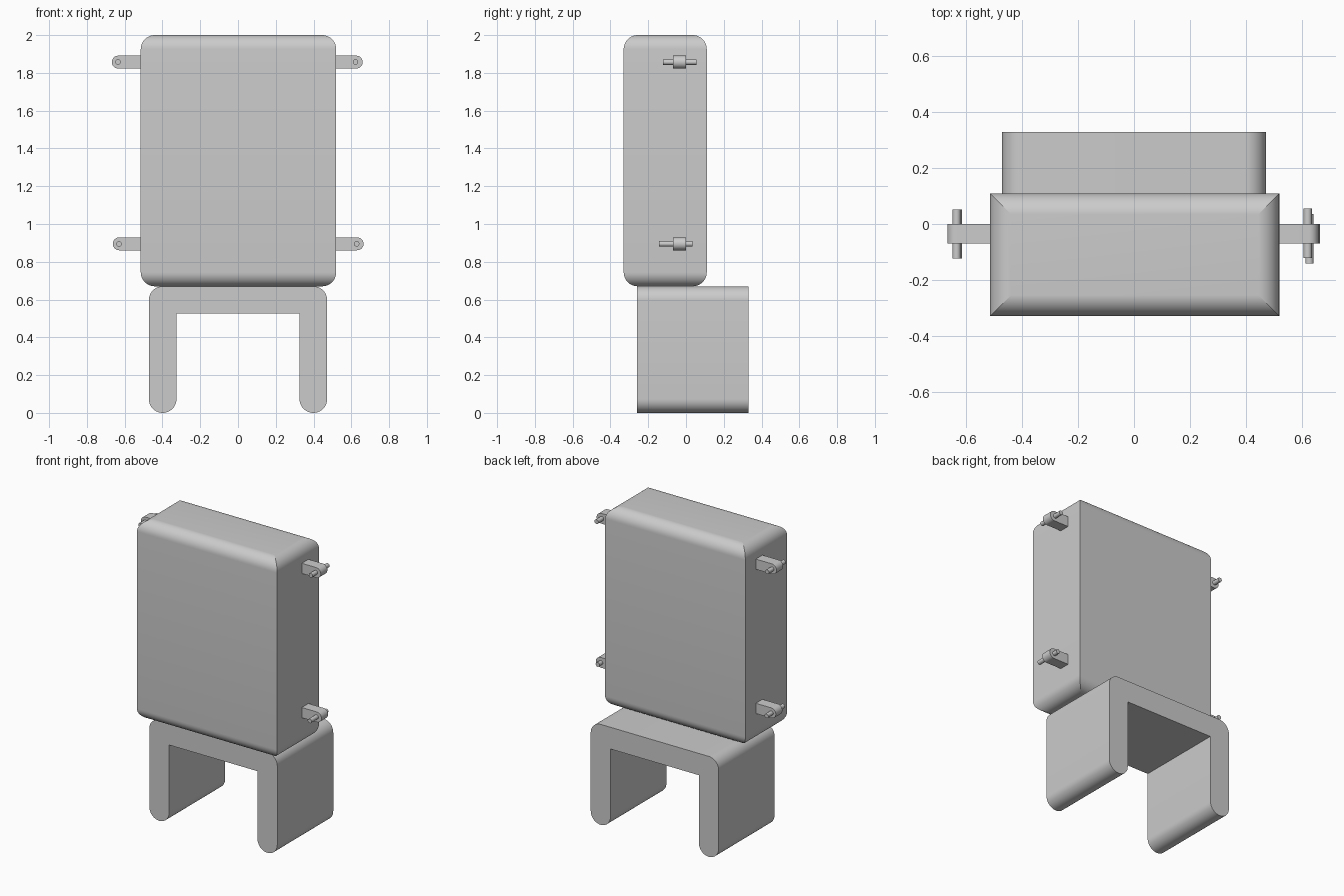
import bpy, bmesh
from math import sin, cos, pi, radians

cube = bpy.data.objects.get("Cube")
if cube:
    bpy.data.objects.remove(cube, do_unlink=True)

grey = bpy.data.materials.new("plain grey")
grey.use_nodes = True
grey.diffuse_color = (0.6, 0.6, 0.6, 1)
grey.node_tree.nodes["Principled BSDF"].inputs["Base Color"].default_value = grey.diffuse_color


def finish(name, bm):
    """Turn a bmesh into a smooth-shaded object with crisp edges."""
    bmesh.ops.recalc_face_normals(bm, faces=bm.faces)
    mesh = bpy.data.meshes.new(name)
    bm.to_mesh(mesh)
    bm.free()
    mesh.materials.append(grey)
    obj = bpy.data.objects.new(name, mesh)
    bpy.context.collection.objects.link(obj)
    bpy.ops.object.select_all(action="DESELECT")
    obj.select_set(True)
    bpy.context.view_layer.objects.active = obj
    bpy.ops.object.shade_smooth_by_angle(angle=radians(30))
    return obj


def arc(cx, cz, r, start, end, steps=12):
    """Points on an arc in the xz plane, angles in degrees."""
    angles = [radians(start + (end - start) * i / steps) for i in range(steps + 1)]
    return [(cx + r * cos(a), cz + r * sin(a)) for a in angles]


def extrude_profile(name, points, y0, y1):
    """Extrude an xz outline along y."""
    bm = bmesh.new()
    face = bm.faces.new([bm.verts.new((x, y0, z)) for x, z in points])
    new = bmesh.ops.extrude_face_region(bm, geom=[face])["geom"]
    verts = [v for v in new if isinstance(v, bmesh.types.BMVert)]
    bmesh.ops.translate(bm, verts=verts, vec=(0, y1 - y0, 0))
    return finish(name, bm)


# Case: rectangular rings that pull in at top and bottom, leaving mitred corners
def build_case(x0, x1, y0, y1, z0, z1, r, steps=10):
    quarter = [i * pi / 2 / steps for i in range(steps + 1)]
    levels = [(r - r * sin(a), z0 + r - r * cos(a)) for a in quarter]
    levels += [(inset, z0 + z1 - z) for inset, z in reversed(levels)]
    bm = bmesh.new()
    rings = []
    for d, z in levels:
        corners = [(x0 + d, y0 + d), (x1 - d, y0 + d), (x1 - d, y1 - d), (x0 + d, y1 - d)]
        rings.append([bm.verts.new((x, y, z)) for x, y in corners])
    for low, high in zip(rings, rings[1:]):
        for i in range(4):
            j = (i + 1) % 4
            bm.faces.new((low[i], low[j], high[j], high[i]))
    bm.faces.new(rings[0])
    bm.faces.new(rings[-1])
    obj = finish("case", bm)
    # keep the mitre edges crisp
    bm = bmesh.new()
    bm.from_mesh(obj.data)
    for edge in bm.edges:
        a, b = edge.verts
        if abs(a.co.z - b.co.z) > 1e-6:
            edge.smooth = False
    bm.to_mesh(obj.data)
    bm.free()


build_case(-0.515, 0.52, -0.33, 0.11, 0.67, 2.0, 0.075)

# Stand: upside-down U with rounded shoulders and feet
half, inner, foot = 0.472, 0.326, 0.073
right_half = [(inner, 0.525)]
right_half += arc(half - foot, foot, foot, 180, 360, 20)
right_half += arc(half - foot, 0.67 - foot, foot, 0, 90)
left_half = [(-x, z) for x, z in reversed(right_half)]
extrude_profile("stand", right_half + left_half, -0.26, 0.33)

# Lugs on the case sides, each with a cross pin: tip x, pin x, z, pin y range
lugs = {
    "upper_left": (0.66, 0.622, 1.857, -0.122, 0.056),
    "lower_left": (0.665, 0.628, 0.895, -0.142, 0.035),
    "upper_right": (-0.668, -0.635, 1.857, -0.124, 0.052),
    "lower_right": (-0.663, -0.63, 0.895, -0.124, 0.052),
}
for place, (tip, pin_x, z, y0, y1) in lugs.items():
    side = 1 if tip > 0 else -1
    r = 0.034
    outline = arc(abs(tip) - r, z, r, -90, 90, 16) + [(0.5, z + r), (0.5, z - r)]
    extrude_profile(place + "_lug", [(side * x, h) for x, h in outline], -0.07, 0)
    extrude_profile(place + "_pin", arc(pin_x, z, 0.0145, 0, 345, 23), y0, y1)
